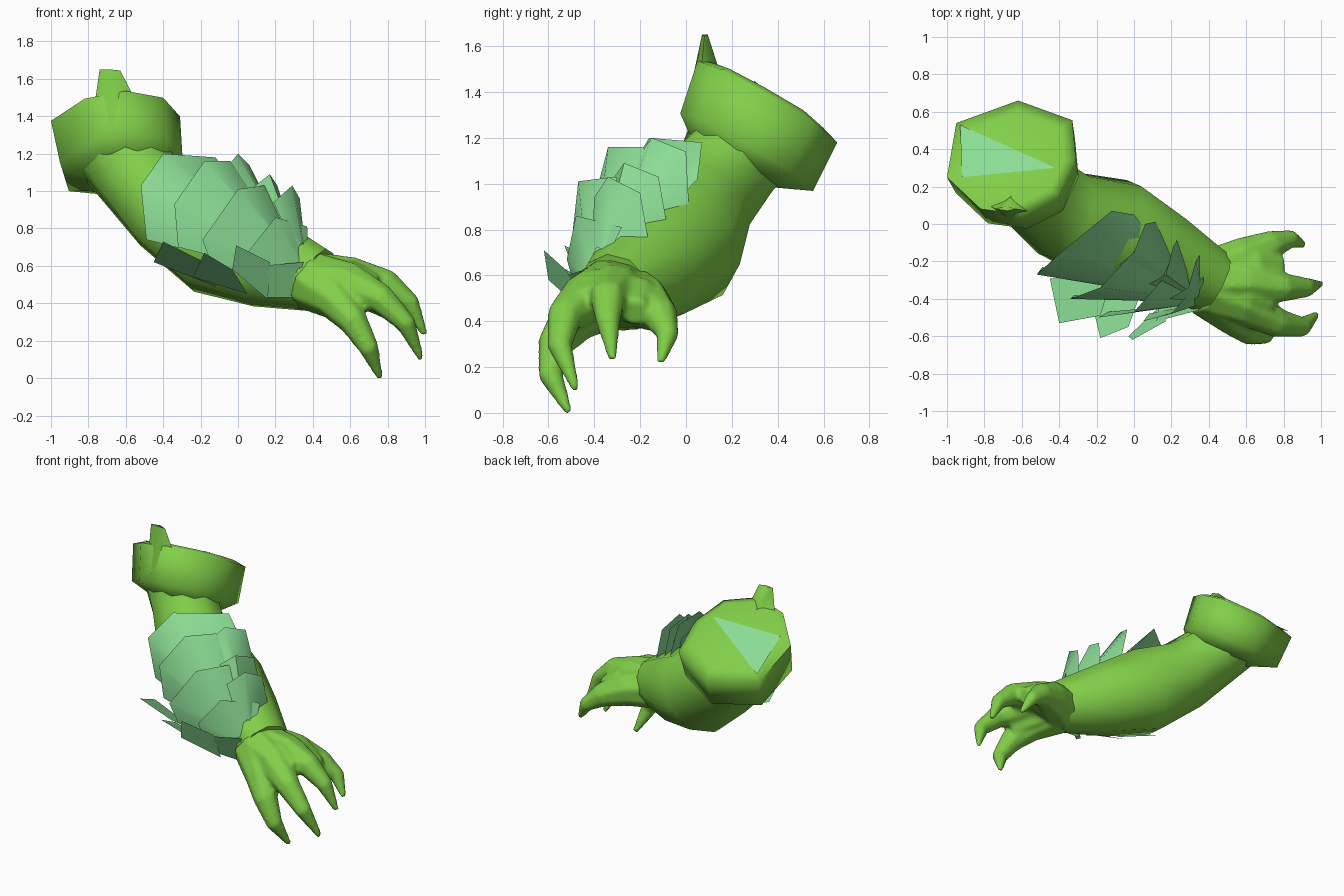
import bpy, bmesh, math
from mathutils import Vector


def material(name, rgb):
    m = bpy.data.materials.new(name)
    m.diffuse_color = (*rgb, 1)
    return m


SKIN = material("leaf green skin", (0.22, 0.62, 0.065))
SCALE = material("pale mint scale", (0.26, 0.72, 0.30))


def finish(name, bm, mat, angle=45):
    bmesh.ops.recalc_face_normals(bm, faces=bm.faces)
    me = bpy.data.meshes.new(name)
    bm.to_mesh(me)
    bm.free()
    me.materials.append(mat)
    ob = bpy.data.objects.new(name, me)
    bpy.context.collection.objects.link(ob)
    if angle:
        bpy.ops.object.select_all(action='DESELECT')
        bpy.context.view_layer.objects.active = ob
        ob.select_set(True)
        bpy.ops.object.shade_smooth_by_angle(angle=math.radians(angle))
    return ob


def loft(bm, rings):
    """Skin a list of equal-length point rings and cap both ends."""
    vs = [[bm.verts.new(p) for p in r] for r in rings]
    n = len(vs[0])
    for a, b in zip(vs, vs[1:]):
        for i in range(n):
            j = (i + 1) % n
            bm.faces.new((a[i], a[j], b[j], b[i]))
    bm.faces.new(vs[0][::-1])
    bm.faces.new(vs[-1])


def tube(bm, path, sides):
    """Tapered tube through (x, y, z, radius) stations."""
    pts = [Vector(p[:3]) for p in path]
    rings = []
    for k, p in enumerate(pts):
        t = (pts[min(k + 1, len(pts) - 1)] - pts[max(k - 1, 0)]).normalized()
        u = t.cross(Vector((0, 1, 0.2))).normalized()
        v = t.cross(u)
        r = path[k][3]
        rings.append([p + r * (math.cos(a) * u + math.sin(a) * v)
                      for a in (2 * math.pi * i / sides for i in range(sides))])
    loft(bm, rings)


# Arm from the shoulder to the wrist, pinched just under the cuff
bm = bmesh.new()
tube(bm, [(-0.63, 0.27, 1.22, 0.25), (-0.535, 0.18, 1.07, 0.225),
          (-0.38, 0.05, 0.91, 0.25), (-0.11, -0.045, 0.73, 0.30),
          (0.15, -0.17, 0.62, 0.25), (0.43, -0.31, 0.525, 0.175)], 10)
finish("arm", bm, SKIN, 60)

# Shoulder cuff: tilted, uneven eight-sided band with a slightly raised lid
OUTLINE = ((-0.62, 0.66), (-0.95, 0.54), (-1.00, 0.25), (-0.82, 0.08),
           (-0.60, 0.05), (-0.40, 0.15), (-0.31, 0.34), (-0.33, 0.555))


def lid(x, y, up=0.0):
    return Vector((x, y, 1.35 + 0.11 * (x + 0.65) - 0.58 * (y - 0.36) + up))


def cuff_ring(scale, up=0.0, shift=(0, 0, 0)):
    return [lid(-0.64 + (x + 0.64) * scale, 0.35 + (y - 0.35) * scale, up) + Vector(shift)
            for x, y in OUTLINE]


bm = bmesh.new()
loft(bm, [cuff_ring(0.58, 0, (0.09, -0.15, -0.27)), cuff_ring(0.95, 0, (0.03, -0.09, -0.22)),
          cuff_ring(1), cuff_ring(0.8, 0.03)])
finish("shoulder_cuff", bm, SKIN, 75)

# Pale triangle on the lid
bm = bmesh.new()
bm.faces.new([bm.verts.new(lid(x, y, 0.037)) for x, y in
              ((-0.93, 0.53), (-0.92, 0.25), (-0.42, 0.30))])
finish("lid_triangle", bm, SCALE, 0)

# Blunt spike growing from the front of the cuff
bm = bmesh.new()
loft(bm, [[(-0.84, 0.14, 1.38), (-0.68, 0.00, 1.34), (-0.48, 0.08, 1.38), (-0.62, 0.24, 1.42)],
          [(-0.76, 0.09, 1.51), (-0.68, 0.04, 1.51), (-0.57, 0.07, 1.53), (-0.66, 0.14, 1.51)],
          [(-0.74, 0.08, 1.65), (-0.68, 0.07, 1.65), (-0.63, 0.08, 1.645), (-0.68, 0.095, 1.65)]])
finish("shoulder_spike", bm, SKIN, 75)

# Hand: four clawed fingers running back into one palm, with webs between
fingers = (
    ((0.40, -0.29, 0.51, 0.16), (0.60, -0.18, 0.48, 0.12), (0.74, -0.11, 0.42, 0.08),
     (0.84, -0.08, 0.34, 0.05), (0.91, -0.11, 0.22, 0.018)),
    ((0.40, -0.31, 0.52, 0.16), (0.62, -0.31, 0.53, 0.12), (0.80, -0.34, 0.50, 0.08),
     (0.92, -0.34, 0.40, 0.055), (1.00, -0.32, 0.23, 0.018)),
    ((0.40, -0.34, 0.52, 0.16), (0.60, -0.43, 0.50, 0.12), (0.77, -0.53, 0.42, 0.08),
     (0.90, -0.55, 0.29, 0.055), (0.98, -0.48, 0.10, 0.018)),
    ((0.40, -0.35, 0.51, 0.16), (0.53, -0.49, 0.41, 0.11), (0.62, -0.57, 0.30, 0.08),
     (0.70, -0.59, 0.16, 0.055), (0.76, -0.51, 0.00, 0.018)),
)
webs = (
    ((0.45, -0.28, 0.50, 0.13), (0.66, -0.22, 0.49, 0.11), (0.79, -0.22, 0.44, 0.06)),
    ((0.45, -0.32, 0.51, 0.13), (0.62, -0.38, 0.52, 0.11), (0.74, -0.43, 0.48, 0.07)),
    ((0.45, -0.36, 0.49, 0.13), (0.57, -0.46, 0.43, 0.10), (0.66, -0.53, 0.36, 0.06)),
)
bm = bmesh.new()
for path in fingers + webs:
    tube(bm, path, 8)
hand = finish("hand", bm, SKIN)
weld = hand.modifiers.new("weld", 'REMESH')
weld.mode = 'VOXEL'
weld.voxel_size = 0.014
weld.use_smooth_shade = True
soft = hand.modifiers.new("soften", 'SMOOTH')
soft.factor = 0.5
soft.iterations = 6

# Overlapping forearm scales: flared upper edge, narrowing toward the wrist
WRIST = Vector((0.38, -0.42, 0.52))


def scale_plate(name, edge, reach):
    bm = bmesh.new()
    top = [Vector(p) for p in edge]
    up = [bm.verts.new(p) for p in top]
    low = [bm.verts.new(p.lerp(WRIST, reach)) for p in top]
    for i in range(len(up) - 1):
        bm.faces.new((up[i], up[i + 1], low[i + 1], low[i]))
    finish(name, bm, SCALE, 60)


front = (
    ((-0.49, -0.23, 0.74), (-0.52, -0.27, 1.03), (-0.40, -0.16, 1.20), (-0.12, 0.07, 1.18),
     (0.00, 0.05, 1.02)),
    ((-0.32, -0.38, 0.70), (-0.34, -0.40, 0.93), (-0.18, -0.34, 1.16), (-0.04, -0.19, 1.16),
     (0.08, -0.06, 1.02)),
    ((-0.14, -0.47, 0.60), (-0.19, -0.50, 0.74), (0.00, -0.47, 1.01), (0.14, -0.31, 1.03),
     (0.21, -0.16, 0.93)),
    ((0.08, -0.48, 0.53), (0.05, -0.52, 0.67), (0.20, -0.48, 0.86), (0.37, -0.28, 0.81)),
)
for k, e in enumerate(front):
    scale_plate(f"front_scale_{k + 1}", e, 0.68 if k < 3 else 0.85)

inner = (
    ((-0.08, -0.22, 1.10), (0.00, -0.15, 1.20), (0.06, 0.00, 1.14), (0.13, 0.015, 0.86)),
    ((0.08, -0.32, 1.02), (0.17, -0.27, 1.09), (0.21, -0.12, 1.03), (0.24, -0.07, 0.75)),
    ((0.19, -0.40, 0.94), (0.29, -0.34, 1.03), (0.33, -0.20, 0.96), (0.36, -0.15, 0.67)),
)
for k, e in enumerate(inner):
    scale_plate(f"inner_scale_{k + 1}", e, 0.6)

# Lower row of scales standing out beneath the forearm
lower = (
    ((-0.40, -0.53, 0.73), (-0.18, -0.49, 0.62), (-0.12, -0.30, 0.49), (-0.45, -0.29, 0.62)),
    ((-0.18, -0.61, 0.67), (-0.03, -0.55, 0.58), (0.05, -0.33, 0.45), (-0.24, -0.36, 0.54)),
    ((-0.01, -0.62, 0.71), (0.17, -0.52, 0.62), (0.16, -0.42, 0.42), (-0.03, -0.60, 0.58)),
    ((0.12, -0.52, 0.60), (0.35, -0.46, 0.62), (0.29, -0.41, 0.43), (0.14, -0.40, 0.43)),
)
for k, q in enumerate(lower):
    bm = bmesh.new()
    bm.faces.new([bm.verts.new(p) for p in q])
    finish(f"lower_scale_{k + 1}", bm, SCALE, 0)
